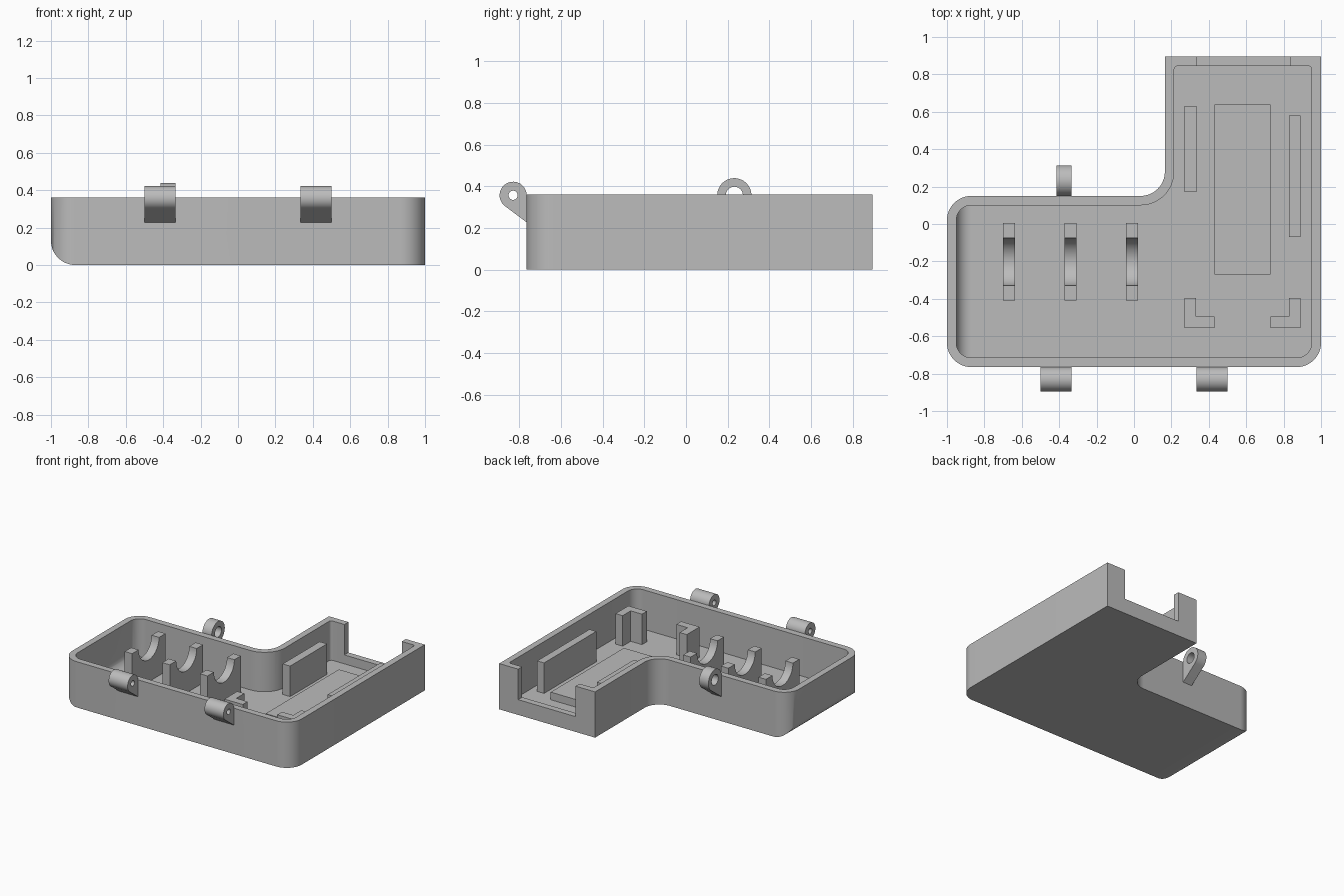
import bpy, bmesh
from math import sin, cos, pi, tan, acos
from mathutils import Vector

old = bpy.data.objects.get("Cube")
if old:
    bpy.data.objects.remove(old, do_unlink=True)

# One plain grey plastic
grey = bpy.data.materials.new("grey plastic")
grey.use_nodes = True
COLOUR = (0.5, 0.5, 0.5, 1)
grey.diffuse_color = COLOUR
grey.node_tree.nodes["Principled BSDF"].inputs["Base Color"].default_value = COLOUR


def prism(name, outline, axis, lo, hi):
    """Extrude a 2D outline along an axis between lo and hi."""
    place = {"x": lambda u, v, t: (t, u, v),
             "y": lambda u, v, t: (u, t, v),
             "z": lambda u, v, t: (u, v, t)}[axis]
    bm = bmesh.new()
    face = bm.faces.new([bm.verts.new(place(u, v, lo)) for u, v in outline])
    ext = bmesh.ops.extrude_face_region(bm, geom=[face])
    verts = [g for g in ext["geom"] if isinstance(g, bmesh.types.BMVert)]
    bmesh.ops.translate(bm, verts=verts, vec=place(0, 0, hi - lo))
    bmesh.ops.recalc_face_normals(bm, faces=bm.faces)
    mesh = bpy.data.meshes.new(name)
    bm.to_mesh(mesh)
    bm.free()
    mesh.materials.append(grey)
    ob = bpy.data.objects.new(name, mesh)
    bpy.context.collection.objects.link(ob)
    return ob


def rect(u0, u1, v0, v1):
    return [(u0, v0), (u1, v0), (u1, v1), (u0, v1)]


def rounded(corners, steps=12):
    """Fillet each (u, v, radius) corner of a polygon."""
    out = []
    for i, (u, v, r) in enumerate(corners):
        p = Vector((u, v))
        if r == 0:
            out.append((u, v))
            continue
        a = (Vector(corners[i - 1][:2]) - p).normalized()
        b = (Vector(corners[(i + 1) % len(corners)][:2]) - p).normalized()
        half = acos(a.dot(b)) / 2
        centre = p + (a + b).normalized() * (r / sin(half))
        start = p + a * (r / tan(half)) - centre
        end = p + b * (r / tan(half)) - centre
        sweep = pi - 2 * half
        for k in range(steps + 1):
            t = k / steps
            q = (start * sin((1 - t) * sweep) + end * sin(t * sweep)) / sin(sweep)
            out.append(tuple(centre + q))
    return out


def combine(target, tool, operation):
    """Apply a boolean and discard the tool."""
    tool.hide_render = True
    mod = target.modifiers.new("cut", "BOOLEAN")
    mod.object, mod.operation, mod.solver = tool, operation, "EXACT"
    graph = bpy.context.evaluated_depsgraph_get()
    mesh = bpy.data.meshes.new_from_object(target.evaluated_get(graph))
    target.modifiers.clear()
    target.data = mesh
    bpy.data.objects.remove(tool, do_unlink=True)


FRONT, BACK, RIM, WALL, FLOOR = -0.765, 0.895, 0.36, 0.05, 0.05
STEP_X, STEP_Y, R = 0.165, 0.15, 0.13


def tray_solid(name, inset, back_r, z0, z1):
    """L-shaped block, rounded in plan and along its lower left edge."""
    r = R - inset
    x0, x1, y0, y1 = -1 + inset, 1 - inset, FRONT + inset, BACK - inset
    sx, sy = STEP_X + inset, STEP_Y - inset
    plan = rounded([(x0, y0, r), (x1, y0, r), (x1, y1, back_r),
                    (sx, y1, back_r), (sx, sy, R + inset), (x0, sy, r)])
    block = prism(name, plan, "z", z0, z1)
    side = rounded([(x0, z0, r), (2, z0, 0), (2, 1, 0), (x0, 1, 0)])
    combine(block, prism("edge_rounder", side, "y", -2, 2), "INTERSECT")
    return block


# Tray shell with open pocket and a notch in the back wall
tray = tray_solid("tray_shell", 0, 0, 0, RIM)
combine(tray, tray_solid("pocket", WALL, 0.02, FLOOR, 0.6), "DIFFERENCE")
combine(tray, prism("notch", rect(0.335, 0.835, 0.8, 1), "z", 0.12, 0.6), "DIFFERENCE")
parts = [tray]

# Raised pad and the two upright ribs beside it
BASE = FLOOR - 0.01
parts.append(prism("raised_pad", rect(0.43, 0.73, -0.27, 0.64), "z", BASE, 0.11))
parts.append(prism("rib_right", rect(0.27, 0.335, 0.17, 0.63), "z", BASE, 0.29))
parts.append(prism("rib_left", rect(0.83, 0.89, -0.07, 0.58), "z", BASE, 0.29))

# Mirrored corner brackets
for name, s in (("corner_bracket_right", -1), ("corner_bracket_left", 1)):
    ell = [(0.15, -0.555), (0.31, -0.555), (0.31, -0.395),
           (0.248, -0.395), (0.248, -0.495), (0.15, -0.495)]
    parts.append(prism(name, [(0.58 + s * u, v) for u, v in ell], "z", BASE, 0.29))

# Three cradles with a half-round seat
for i in range(3):
    x = -0.7 + i * 0.328
    seat = [(-0.2025 + 0.1275 * cos(a), 0.35 - 0.1275 * sin(a))
            for a in (pi * k / 24 for k in range(25))]
    outline = [(-0.41, 0.35), (-0.41, BASE), (0.005, BASE), (0.005, 0.35)] + seat
    parts.append(prism(f"cradle_{i + 1}", outline, "x", x, x + 0.065))


def hinge_ear(name, x0, x1, wall, side, r, hole):
    """Round eye with a tapering tail against a wall; side points to the wall."""
    cy, cz = wall - side * r, 0.357
    sweep = 2 * pi - 2 * acos(5 ** -0.5)
    outline = [(cy + side * r * cos(a), cz + r * sin(a))
               for a in (sweep * k / 32 for k in range(33))]
    outline.append((wall, cz - 2 * r))
    ear = prism(name, outline, "x", x0, x1)
    ring = [(cy + hole * cos(pi * k / 16), cz + hole * sin(pi * k / 16)) for k in range(32)]
    combine(ear, prism("pin_hole", ring, "x", x0 - 0.1, x1 + 0.1), "DIFFERENCE")
    return ear


# Hinge ears on the front wall and the latch ear at the back
parts.append(hinge_ear("hinge_ear_right", -0.5, -0.335, FRONT, 1, 0.065, 0.022))
parts.append(hinge_ear("hinge_ear_left", 0.335, 0.5, FRONT, 1, 0.065, 0.022))
parts.append(hinge_ear("latch_ear", -0.415, -0.335, STEP_Y, -1, 0.082, 0.041))

# Smooth the curved walls, keep edges crisp
bpy.ops.object.select_all(action="DESELECT")
for ob in parts:
    ob.select_set(True)
bpy.context.view_layer.objects.active = tray
bpy.ops.object.shade_smooth_by_angle(angle=0.5)
